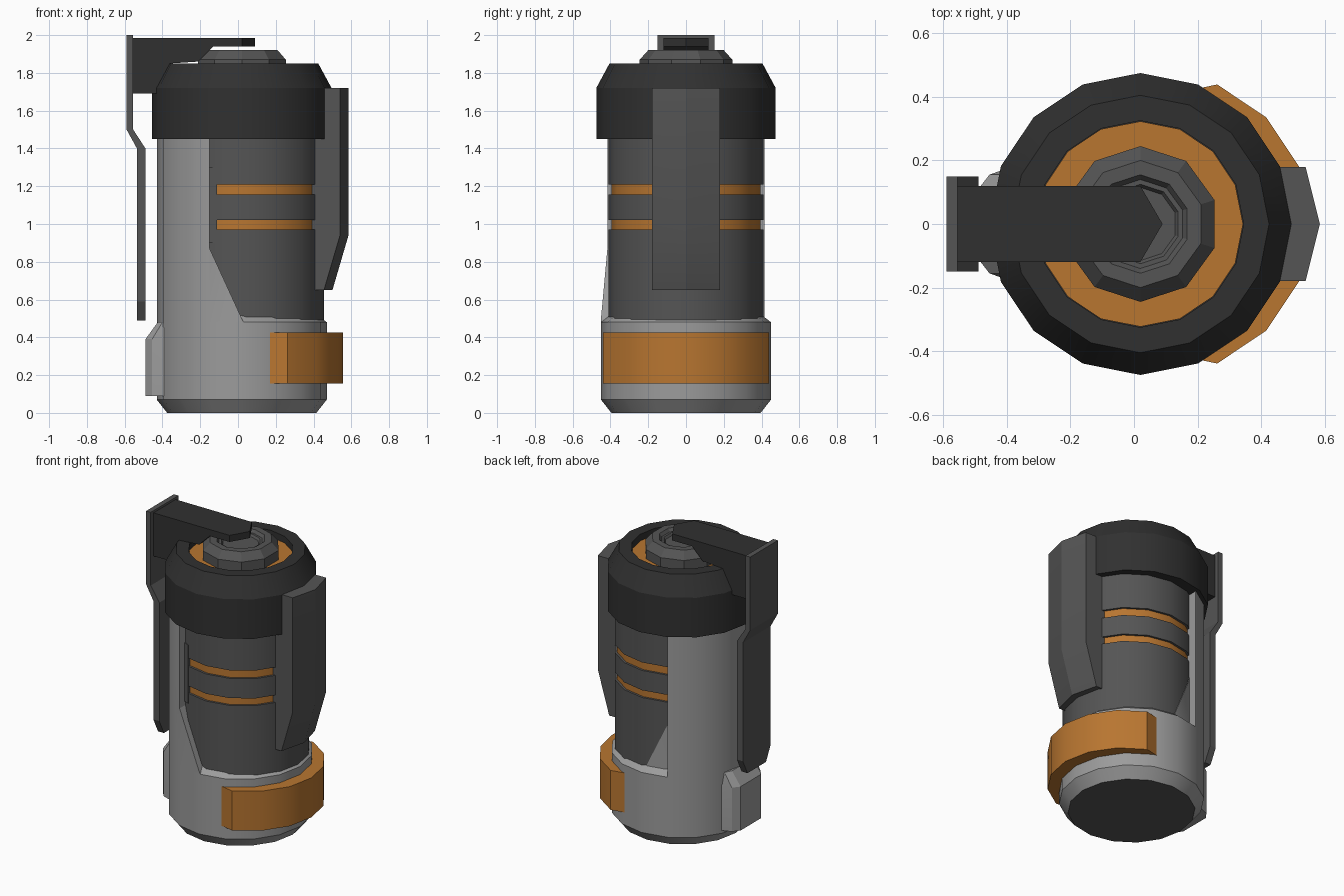
import bpy, bmesh, math
from mathutils import Vector

if "Cube" in bpy.data.objects:
    bpy.data.objects.remove(bpy.data.objects["Cube"], do_unlink=True)


def material(name, r, g, b):
    m = bpy.data.materials.new(name)
    m.use_nodes = True
    m.diffuse_color = (r, g, b, 1)
    bsdf = next(n for n in m.node_tree.nodes if n.type == 'BSDF_PRINCIPLED')
    bsdf.inputs["Base Color"].default_value = (r, g, b, 1)
    return m


LIGHT = material("light_grey", 0.33, 0.33, 0.33)
DARK = material("dark_grey", 0.09, 0.09, 0.09)
BLACK = material("charcoal", 0.03, 0.03, 0.03)
ORANGE = material("orange", 0.48, 0.18, 0.03)
AXIS = 0.02      # main axis of the casing
CORE_X = 0.045   # core sits slightly off the axis
parts = []


def finish(name, bm, *mats):
    bmesh.ops.recalc_face_normals(bm, faces=bm.faces)
    mesh = bpy.data.meshes.new(name)
    bm.to_mesh(mesh)
    bm.free()
    for m in mats:
        mesh.materials.append(m)
    ob = bpy.data.objects.new(name, mesh)
    bpy.context.scene.collection.objects.link(ob)
    parts.append(ob)
    return ob


def lathe_mesh(profile, sides=16, cx=AXIS, phase=0.0):
    """Revolve (radius, z) points, capping both ends."""
    bm = bmesh.new()
    rings = []
    for r, z in profile:
        angles = [phase + math.tau * i / sides for i in range(sides)]
        rings.append([bm.verts.new((cx + r * math.cos(a), r * math.sin(a), z)) for a in angles])
    for a, b in zip(rings, rings[1:]):
        for i in range(sides):
            j = (i + 1) % sides
            bm.faces.new((a[i], a[j], b[j], b[i]))
    bm.faces.new(rings[0])
    bm.faces.new(rings[-1])
    return bm


def loft(name, sections, mat):
    """Join matching outlines, capping both ends."""
    bm = bmesh.new()
    rings = [[bm.verts.new(p) for p in s] for s in sections]
    n = len(rings[0])
    for a, b in zip(rings, rings[1:]):
        for i in range(n):
            j = (i + 1) % n
            bm.faces.new((a[i], a[j], b[j], b[i]))
    bm.faces.new(rings[0])
    bm.faces.new(rings[-1])
    return finish(name, bm, mat)


def plan(pts, z):
    return [(x, y, z) for x, y in pts]


def mirrored(pts):
    """Complete a plan outline by reflecting it across y = 0."""
    return pts + [(x, -y) for x, y in reversed(pts) if y]


def keep_behind(bm, point, normal):
    """Cut away everything in front of a plane and close the cut."""
    geom = bm.verts[:] + bm.edges[:] + bm.faces[:]
    cut = bmesh.ops.bisect_plane(bm, geom=geom, plane_co=point, plane_no=normal, clear_outer=True)
    edges = [e for e in cut["geom_cut"] if isinstance(e, bmesh.types.BMEdge)]
    bmesh.ops.holes_fill(bm, edges=edges)


# Base casing with a dark underside
base = finish("base", lathe_mesh([(0.395, 0), (0.45, 0.07), (0.45, 0.48), (0.405, 0.515)]), LIGHT, DARK)
for f in base.data.polygons:
    if f.normal.z < -0.9:
        f.material_index = 1

# Raised boss on the base, below the strap
boss = mirrored([(-0.36, 0.19), (-0.455, 0.155), (-0.49, 0.11)])
boss_top = mirrored([(-0.36, 0.19), (-0.40, 0.155), (-0.425, 0.11)])
loft("base_boss", [plan(boss, 0.09), plan(boss, 0.39), plan(boss_top, 0.48)], LIGHT)

# Core with two grooves whose floors are orange
R, G = 0.41, 0.395
profile = [(R, 0.48)]
for lo, hi in ((0.97, 1.02), (1.155, 1.21)):
    profile += [(R, lo), (G, lo), (G, hi), (R, hi)]
profile.append((R, 1.47))
core = finish("core", lathe_mesh(profile, cx=CORE_X), DARK, ORANGE)
for f in core.data.polygons:
    flat = [math.hypot(core.data.vertices[v].co.x - CORE_X, core.data.vertices[v].co.y)
            for v in f.vertices]
    if max(flat) < G + 0.005:
        f.material_index = 1

# Groove end stop on the front side
stop = [(-0.18, -0.2), (-0.11, -0.2), (-0.11, -0.382), (-0.18, -0.352)]
loft("groove_stop", [plan(stop, 0.9), plan(stop, 1.3)], DARK)

# Rear half shell running up to the cap
bm = lathe_mesh([(0.45, 0.47), (0.45, 1.47)])
keep_behind(bm, Vector((-0.15, 0, 0)), Vector((1, 0, 0)))
finish("side_shell", bm, LIGHT)

# Diagonal gussets: a thick one in front, a thin one at the back
slope = Vector((0.37, 0, 0.17)).normalized()
for name, radius, cx, side in (("front_gusset", 0.45, AXIS, 1), ("back_gusset", 0.414, CORE_X, -1)):
    bm = lathe_mesh([(radius, 0.48), (radius, 1.0)], cx=cx)
    keep_behind(bm, Vector((-0.15, 0, 0.87)), slope)
    keep_behind(bm, Vector((0, -0.2 * side, 0)), Vector((0, side, 0)))
    finish(name, bm, LIGHT)

# Cap collar with a recessed centre
finish("cap", lathe_mesh([(0.40, 1.45), (0.475, 1.45), (0.475, 1.72), (0.405, 1.85),
                          (0.325, 1.85), (0.325, 1.80)]), BLACK)
finish("cap_inlay", lathe_mesh([(0.323, 1.79), (0.323, 1.806)]), ORANGE)

# Stepped button
finish("button", lathe_mesh([(0.245, 1.79), (0.245, 1.87), (0.20, 1.92), (0.155, 1.92),
                             (0.14, 1.90), (0.125, 1.90), (0.115, 1.885)], sides=10,
                            phase=math.pi / 10), DARK)

# Clamp band around the base
arc = [(0.08 + 0.475 * math.cos(a), 0.475 * math.sin(a))
       for a in (math.radians(d) for d in (67.5, 45, 22.5, 0))]
band = mirrored([(0.145, 0.415)] + arc)
loft("clamp_band", [plan(band, 0.155), plan(band, 0.425)], ORANGE)

# Grip plate with a tapered lower end
grip = mirrored([(0.36, 0.18), (0.54, 0.18), (0.585, 0)])
grip_foot = mirrored([(0.36, 0.18), (0.455, 0.18), (0.50, 0)])
loft("grip_plate", [plan(grip_foot, 0.65), plan(grip, 0.94), plan(grip, 1.72)], DARK)

# Safety strap: a bent strip with chamfered lower corners
strap = [(-0.535, -0.49, 0.49, 0.10), (-0.535, -0.49, 0.59, 0.15), (-0.535, -0.49, 1.40, 0.15),
         (-0.59, -0.555, 1.50, 0.15), (-0.59, -0.555, 2.0, 0.15)]
loft("strap", [[(o, -w, z), (i, -w, z), (i, w, z), (o, w, z)] for o, i, z, w in strap], DARK)

# Lever arm reaching over the button, with a pointed tip
arm = [(-0.556, 1.985), (-0.556, 1.69), (-0.42, 1.69), (-0.36, 1.85), (-0.21, 1.86),
       (-0.13, 1.94), (0.02, 1.94), (0.02, 1.985)]
loft("lever_arm", [[(x, y, z) for x, z in arm] for y in (-0.12, 0.12)], BLACK)
tip = mirrored([(0.02, 0.12), (0.09, 0)])
loft("lever_tip", [plan(tip, 1.94), plan(tip, 1.985)], BLACK)

# Smooth the round surfaces, keep corners sharp
bpy.ops.object.select_all(action='DESELECT')
for ob in parts:
    ob.select_set(True)
bpy.context.view_layer.objects.active = parts[0]
bpy.ops.object.shade_smooth_by_angle(angle=math.radians(25))
